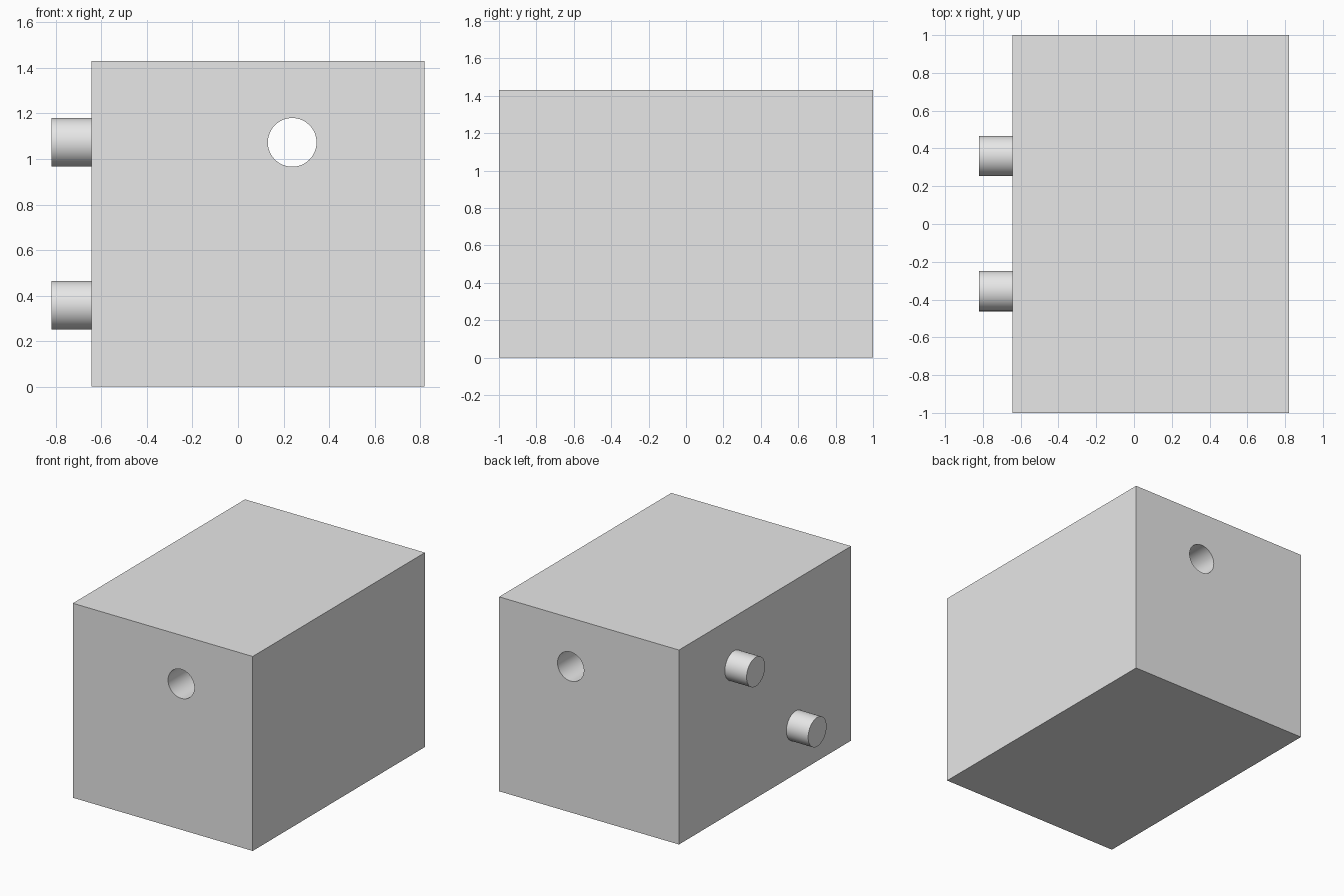
import bpy
from math import pi, radians

default = bpy.data.objects.get("Cube")
if default:
    bpy.data.objects.remove(default, do_unlink=True)

# Single grey finish
GREY = (0.8, 0.8, 0.8, 1)
grey = bpy.data.materials.new("plain_grey")
grey.use_nodes = True
grey.diffuse_color = GREY
grey.node_tree.nodes["Principled BSDF"].inputs["Base Color"].default_value = GREY

LEFT, RIGHT, HEIGHT, DEPTH = 0.82, -0.643, 1.43, 2.0
RADIUS = 0.107


def cylinder(name, length, location, rotation):
    bpy.ops.mesh.primitive_cylinder_add(vertices=64, radius=RADIUS, depth=length,
                                        location=location, rotation=rotation)
    obj = bpy.context.object
    obj.name = name
    obj.data.materials.append(grey)
    return obj


def shade(obj):
    bpy.ops.object.select_all(action="DESELECT")
    obj.select_set(True)
    bpy.context.view_layer.objects.active = obj
    bpy.ops.object.shade_smooth_by_angle(angle=radians(30))


# Block body
bpy.ops.mesh.primitive_cube_add(size=1, location=((LEFT + RIGHT) / 2, 0, HEIGHT / 2))
block = bpy.context.object
block.name = "block"
block.scale = (LEFT - RIGHT, DEPTH, HEIGHT)
bpy.ops.object.transform_apply(location=False, rotation=False, scale=True)
block.data.materials.append(grey)

# Round hole running from front to back
cutter = cylinder("hole_cutter", DEPTH + 0.4, (0.238, 0, 1.073), (pi / 2, 0, 0))
cut = block.modifiers.new("hole", "BOOLEAN")
cut.operation = "DIFFERENCE"
cut.solver = "EXACT"
cut.object = cutter
bpy.context.view_layer.objects.active = block
bpy.ops.object.modifier_apply(modifier=cut.name)
bpy.data.objects.remove(cutter, do_unlink=True)
shade(block)

# Two pegs on the right side, set diagonally
PEG = 0.177
for name, y, z in (("upper_peg", 0.36, 1.073), ("lower_peg", -0.355, 0.358)):
    shade(cylinder(name, PEG, (RIGHT - PEG / 2, y, z), (0, pi / 2, 0)))
